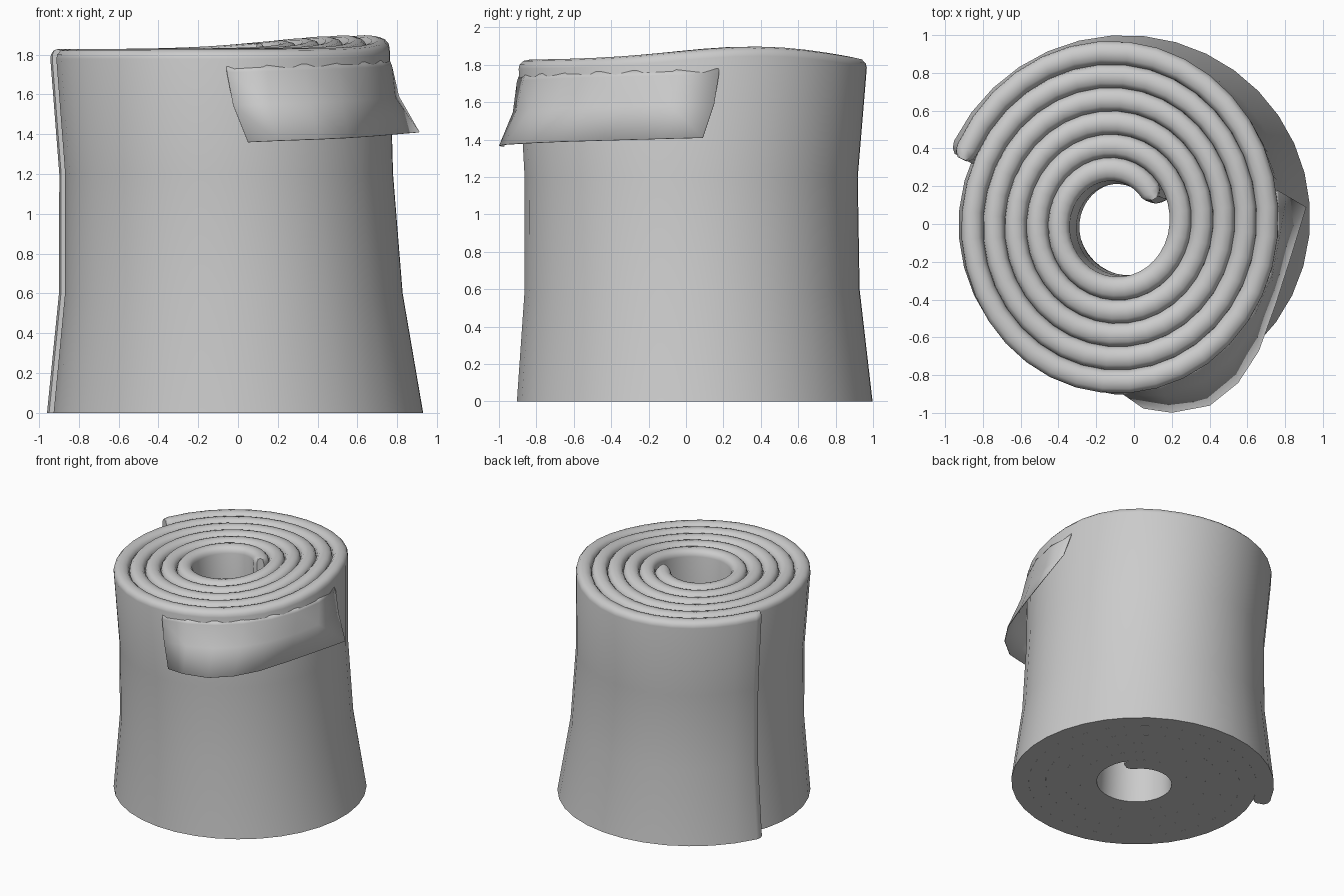
import bpy, bmesh, math
from mathutils import Vector

if "Cube" in bpy.data.objects:
    bpy.data.objects.remove(bpy.data.objects["Cube"], do_unlink=True)

mat = bpy.data.materials.new("plain_grey")
mat.use_nodes = True
grey = (0.6, 0.6, 0.6, 1)
mat.diffuse_color = grey
mat.node_tree.nodes["Principled BSDF"].inputs["Base Color"].default_value = grey

# Waist of the roll: height, centre x, centre y, scale x, scale y
WAIST = [(0, -0.03, 0.015, 1.02, 1.01), (0.6, -0.05, 0.003, 0.932, 0.951),
         (1.2, -0.073, -0.002, 0.905, 0.946), (1.8, -0.105, 0.005, 0.921, 0.99)]
INNER, PITCH, STEPS = 0.225, 0.125, 36


def section(z):
    z = min(max(z, 0), 1.8)
    for a, b in zip(WAIST, WAIST[1:]):
        if z <= b[0]:
            f = (z - a[0]) / (b[0] - a[0])
            return [p + (q - p) * f for p, q in zip(a, b)][1:]


def spiral(turn, across, z):
    """Point on the wound sheet; across runs from its inner to its outer wall."""
    cx, cy, sx, sy = section(z)
    r = INNER + PITCH * (turn + across)
    ang = math.tau * turn + math.pi / 2
    return Vector((cx + sx * r * math.cos(ang), cy + sy * r * math.sin(ang), z))


def top_height(turn):
    p = spiral(turn, 0.5, 1.8)
    return 1.828 + 0.07 * math.exp(-((p.x - 0.6) ** 2 + (p.y - 0.35) ** 2) / 0.35)


def finish(name, bm):
    bmesh.ops.recalc_face_normals(bm, faces=bm.faces)
    mesh = bpy.data.meshes.new(name)
    bm.to_mesh(mesh)
    bm.free()
    mesh.materials.append(mat)
    ob = bpy.data.objects.new(name, mesh)
    bpy.context.collection.objects.link(ob)
    bpy.ops.object.select_all(action='DESELECT')
    ob.select_set(True)
    bpy.context.view_layer.objects.active = ob
    bpy.ops.object.shade_smooth_by_angle(angle=math.radians(40))
    return ob


# Wound sheet: closed strip section with a rounded upper edge
DOME = [(1, 0.05), (0.95, 0.028), (0.8, 0.008), (0.5, 0), (0.2, 0.008), (0.05, 0.028), (0, 0.05)]
START, END = -50 / 360, 5 + 65 / 360


def strip_ring(bm, turn, width):
    top = top_height(turn)
    pts = [(1, z) for z in (0, 0.6, 1.2)]
    pts += [(t, top - drop) for t, drop in DOME]
    pts += [(0, z) for z in (1.2, 0.6, 0)]
    return [bm.verts.new(spiral(turn, 0.5 + (t - 0.5) * width, z)) for t, z in pts]


bm = bmesh.new()
count = round((END - START) * STEPS)
stations = [(START - 0.03, 0.45), (START - 0.015, 0.85)]
stations += [(START + (END - START) * i / count, 1) for i in range(count + 1)]
stations += [(END + 0.006, 0.85), (END + 0.01, 0.5)]
rings = [strip_ring(bm, turn, width) for turn, width in stations]
for a, b in zip(rings, rings[1:]):
    for i in range(len(a)):
        j = (i + 1) % len(a)
        bm.faces.new((a[i], a[j], b[j], b[i]))
bm.faces.new(rings[0])
bm.faces.new(rings[-1])
finish("rolled_sheet", bm)

# Loose flap flaring out from the outer wall
HEM = [(0.05, -0.975), (0.2, -0.997), (0.4, -0.96), (0.55, -0.84),
       (0.66, -0.67), (0.75, -0.42), (0.83, -0.17), (0.91, 0.09)]
bm = bmesh.new()
columns = []
for i, (x, y) in enumerate(HEM):
    f = i / (len(HEM) - 1)
    turn = 4 + (183 + 97.5 * f) / 360
    upper = spiral(turn, 1.07, 1.71 + 0.04 * f)
    lower = Vector((x, y, 1.36 + 0.05 * f))
    middle = upper.lerp(lower, 0.3)
    middle.z = (upper.z + lower.z) / 2 + 0.01
    hidden = spiral(turn, 0.97, upper.z + 0.03)
    columns.append([bm.verts.new(p) for p in (hidden, upper, middle, lower)])
for a, b in zip(columns, columns[1:]):
    for i in range(len(a) - 1):
        bm.faces.new((a[i], a[i + 1], b[i + 1], b[i]))
flap = finish("loose_flap", bm)
thick = flap.modifiers.new("thickness", 'SOLIDIFY')
thick.thickness = 0.005
thick.offset = 0
